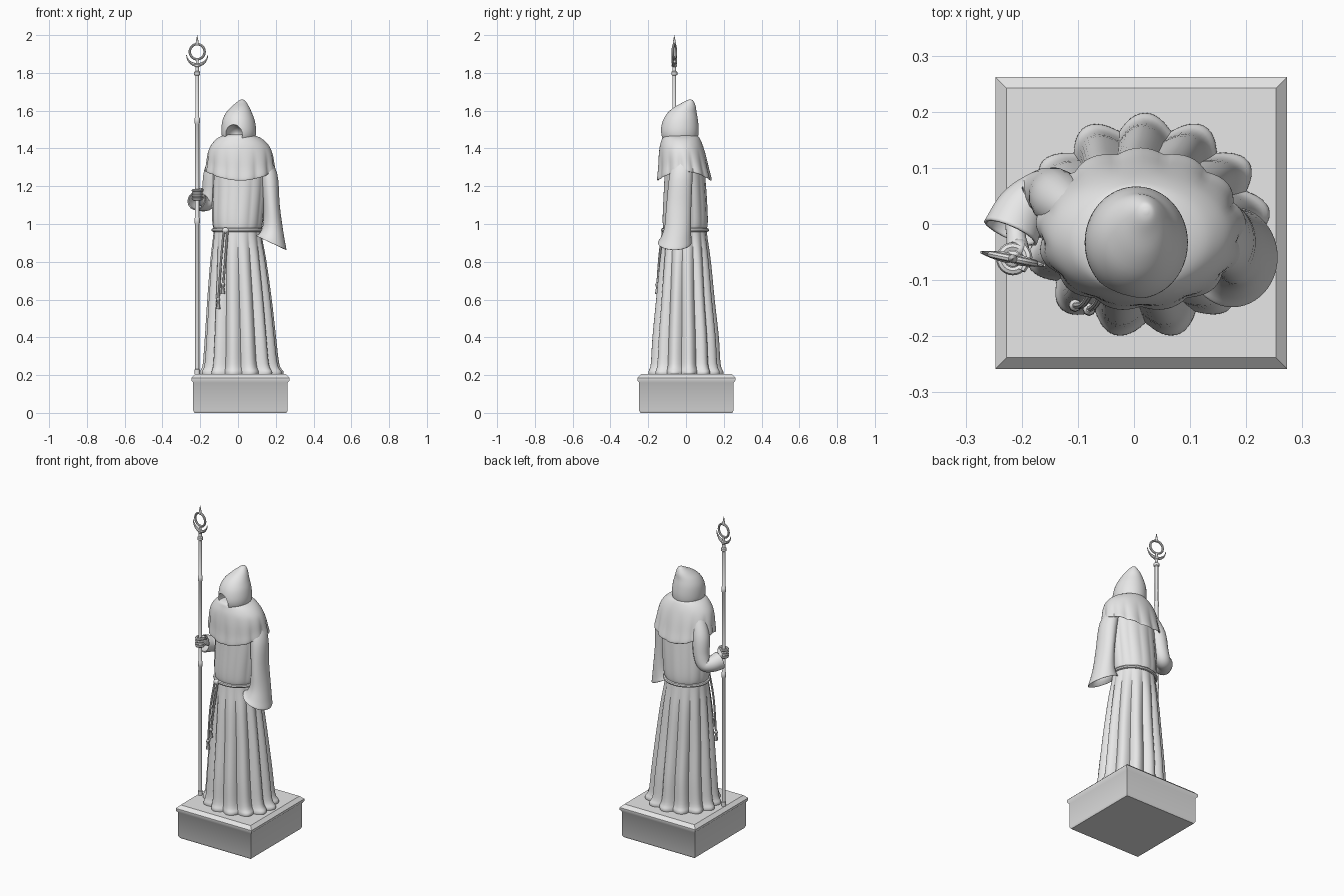
import bpy, bmesh
from math import sin, cos, pi, radians, sqrt
from mathutils import Vector

cube = bpy.data.objects.get("Cube")
if cube:
    bpy.data.objects.remove(cube)

stone = bpy.data.materials.new("pale grey stone")
stone.use_nodes = True
stone.diffuse_color = (0.8, 0.8, 0.8, 1)
stone.node_tree.nodes["Principled BSDF"].inputs["Base Color"].default_value = (0.8, 0.8, 0.8, 1)


def finish(ob, angle=40):
    """Give the part its material and smooth shading with sharp edges kept."""
    ob.data.materials.clear()
    ob.data.materials.append(stone)
    bpy.ops.object.select_all(action='DESELECT')
    ob.select_set(True)
    bpy.context.view_layer.objects.active = ob
    bpy.ops.object.shade_smooth_by_angle(angle=radians(angle))
    return ob


def smooth_path(pts, steps):
    """Catmull-Rom interpolation of rows of any length."""
    pts = [Vector(p) for p in pts]
    out = []
    for i in range(len(pts) - 1):
        a, b, c, d = pts[max(i - 1, 0)], pts[i], pts[i + 1], pts[min(i + 2, len(pts) - 1)]
        for s in range(steps):
            t = s / steps
            out.append(b + (c - a) * (t / 2) + (a * 2 - b * 5 + c * 4 - d) * (t * t / 2)
                       + (b * 3 - a - c * 3 + d) * (t ** 3 / 2))
    return out + [pts[-1]]


def loft(name, rows, seg=48, steps=4, lobes=0, phase=0.0, caps=True):
    """Stack rings. Row: z, cx, cy, rx, ry, fold depth, tilt along x, drop at front and back."""
    rows = [tuple(r) + (0,) * (8 - len(r)) for r in rows]
    if steps > 1:
        rows = smooth_path(rows, steps)
    bm = bmesh.new()
    rings = []
    for z, cx, cy, rx, ry, fold, tilt, drop in rows:
        ring = []
        for i in range(seg):
            a = 2 * pi * i / seg + phase
            k = 1 + fold * (abs(cos(lobes / 2 * (a + radians(76)))) - 1)
            dx = rx * k * cos(a)
            ring.append(bm.verts.new((cx + dx, cy + ry * k * sin(a),
                                      z - tilt * dx - drop * sin(a) ** 2)))
        rings.append(ring)
    for lo, hi in zip(rings, rings[1:]):
        for i in range(seg):
            j = (i + 1) % seg
            bm.faces.new((lo[i], lo[j], hi[j], hi[i]))
    if caps:
        bm.faces.new(rings[0])
        bm.faces.new(rings[-1])
    bmesh.ops.recalc_face_normals(bm, faces=bm.faces)
    me = bpy.data.meshes.new(name)
    bm.to_mesh(me)
    bm.free()
    ob = bpy.data.objects.new(name, me)
    bpy.context.collection.objects.link(ob)
    return finish(ob)


def tube(name, pts, steps=6, closed=False, caps=True, sides=2):
    """Sweep a round section along a path. Point: x, y, z, radius."""
    path = list(pts) if closed else smooth_path(pts, steps)
    cu = bpy.data.curves.new(name, 'CURVE')
    cu.dimensions = '3D'
    cu.bevel_depth = 1
    cu.bevel_resolution = sides
    cu.use_fill_caps = caps
    sp = cu.splines.new('POLY')
    sp.points.add(len(path) - 1)
    for p, (x, y, z, r) in zip(sp.points, path):
        p.co = (x, y, z, 1)
        p.radius = r
    sp.use_cyclic_u = closed
    ob = bpy.data.objects.new(name, cu)
    bpy.context.collection.objects.link(ob)
    bpy.ops.object.select_all(action='DESELECT')
    ob.select_set(True)
    bpy.context.view_layer.objects.active = ob
    bpy.ops.object.convert(target='MESH')
    return finish(bpy.context.view_layer.objects.active)


def ball(name, loc, scale, turn=0.0):
    bpy.ops.mesh.primitive_uv_sphere_add(segments=32, ring_count=16, location=loc, rotation=(0, 0, turn))
    ob = bpy.context.object
    ob.name = name
    ob.scale = scale
    return finish(ob)


def hide_cut(target, cutter):
    mod = target.modifiers.new("cut", 'BOOLEAN')
    mod.object = cutter
    mod.operation = 'DIFFERENCE'
    bpy.context.view_layer.update()
    bpy.context.view_layer.objects.active = target
    bpy.ops.object.modifier_apply(modifier=mod.name)
    bpy.data.objects.remove(cutter)


# Plinth: square rings with a moulded top edge
w = sqrt(2)
loft("plinth", [(z, 0.013, 0.002, h * w, h * w) for z, h in
                ((0, .243), (.012, .25), (.16, .25), (.172, .26), (.186, .26), (.205, .24))],
     seg=4, steps=1, phase=pi / 4)

# Robe skirt with folds that deepen towards the hem
loft("robe_skirt", [
    (.205, .02, -.003, .222, .2, .14), (.22, .02, -.003, .222, .2, .14),
    (.26, .016, -.004, .204, .187, .14), (.4, .013, -.004, .19, .178, .14),
    (.6, .008, -.005, .172, .157, .13), (.8, .002, -.005, .15, .137, .1),
    (.92, -.002, -.005, .132, .12, .05), (.98, -.002, -.005, .125, .112, .02)],
    seg=156, lobes=13)

# Bloused upper robe
loft("robe_torso", [
    (.965, -.002, -.005, .118, .108), (.985, -.002, -.005, .131, .118, .02),
    (1.05, 0, -.005, .138, .12, .03), (1.2, .008, -.006, .142, .112, .03),
    (1.35, .01, -.01, .135, .1), (1.43, .01, -.02, .1, .08)], seg=104, lobes=13)

# Shoulder cape, starting on the inner side of its hem
loft("shoulder_cape", [
    (1.34, .012, -.01, .15, .115, 0, 0, .02), (1.285, .012, -.01, .178, .138, .05, 0, .045),
    (1.282, .012, -.01, .188, .146, .06, 0, .045), (1.32, .012, -.014, .182, .137, .05, 0, .03),
    (1.37, .011, -.02, .173, .126, .02, 0, .01), (1.41, .01, -.024, .157, .115),
    (1.445, .008, -.026, .128, .103), (1.465, .005, -.028, .095, .092),
    (1.475, .004, -.028, .06, .07)], seg=104, lobes=13)

# Hood with a leaning peak and a hollow face opening
hood = loft("hood", [
    (1.43, .004, -.03, .07, .08), (1.46, .004, -.033, .088, .096), (1.5, .004, -.033, .092, .1),
    (1.55, .003, -.029, .085, .092), (1.59, .005, -.02, .068, .076),
    (1.62, .012, -.004, .047, .056), (1.642, .018, .012, .028, .032),
    (1.655, .021, .02, .014, .016), (1.659, .022, .022, .003, .003)])
hide_cut(hood, ball("face_opening_cutter", (-.024, -.125, 1.472), (.047, .085, .054), radians(-12)))
finish(hood)

# Left sleeve: hanging bell with an open, tilted cuff
loft("left_sleeve", [
    (1.37, .12, -.01, .03, .04), (1.27, .162, -.025, .045, .06), (1.1, .178, -.038, .043, .066),
    (.99, .184, -.043, .052, .07, 0, .1), (.93, .181, -.052, .067, .08, 0, .3),
    (.903, .176, -.059, .08, .089, 0, .45), (.906, .176, -.059, .073, .082, 0, .45),
    (.96, .182, -.05, .05, .066, 0, .2), (1.08, .178, -.04, .035, .05)])

# Right arm: bent sleeve, forearm and gripping hand
sleeve = tube("right_sleeve", [
    (-.1, .02, 1.37, .04), (-.132, .042, 1.27, .05), (-.145, .055, 1.17, .046),
    (-.165, .053, 1.115, .043), (-.2, .025, 1.115, .047), (-.22, -.015, 1.125, .052)],
    caps=False, sides=6)
shell = sleeve.modifiers.new("cloth", 'SOLIDIFY')
shell.thickness = .006
sx, sy = -.216, -.062
tube("right_forearm", [(-.185, .04, 1.115, .024), (-.207, .01, 1.125, .022),
                       (-.21, -.02, 1.14, .018), (-.208, -.04, 1.152, .02)], sides=4)
ball("right_palm", (-.205, -.045, 1.155), (.018, .02, .03))
for i in range(4):
    z = 1.134 + .0145 * i
    tube("right_finger", [(sx + .021 * cos(a), sy + .021 * sin(a), z, .0085)
                          for a in (radians(60 + 30 * k) for k in range(11))], steps=2)
tube("right_thumb", [(-.2, -.04, 1.17, .009), (-.19, -.06, 1.18, .009), (-.2, -.083, 1.184, .007)])

# Rope belt with two hanging cords, knots and tassels
tube("rope_belt", [(-.002 + .129 * cos(a), -.005 + .117 * sin(a), .968, .01)
                   for a in (2 * pi * k / 64 for k in range(64))], closed=True)
ball("belt_knot", (-.066, -.117, .966), (.018, .013, .016))
for x0, x1, y1, z1 in ((-.056, -.08, -.152, .63), (-.076, -.105, -.145, .55)):
    xm, ym = (x0 + x1) / 2, -.143
    tube("hanging_cord", [(x0, -.122, .96, .006), (xm, ym, .8, .006), (x1, y1, z1 + .03, .006)])
    tube("cord_tassel", [(x1, y1, z1 + .06, .005), (x1, y1, z1 + .05, .011), (x1, y1, z1 + .035, .007),
                         (x1, y1, z1 + .015, .01), (x1, y1, z1, .012)])

# Staff shaft with collars
loft("staff_shaft", [(z, sx, sy, r, r) for z, r in
                     ((.205, .014), (.23, .014), (.232, .011), (1.0, .011), (1.005, .014), (1.03, .014),
                      (1.035, .011), (1.53, .011), (1.535, .014), (1.56, .014), (1.565, .01),
                      (1.785, .01), (1.79, .016), (1.805, .016), (1.81, .01), (1.83, .009),
                      (1.835, .014), (1.845, .014), (1.85, .006))], seg=16, steps=1)


# Staff head: crescent, ring and spike in one slightly turned plane
def head_point(r, a, z, thick):
    d = r * cos(a)
    return (sx + .98 * d, sy - .2 * d, z + r * sin(a), thick)


tube("staff_crescent", [head_point(.058, radians(a), 1.9, .002 + .008 * sin(radians(a - 180)) ** 2)
                        for a in range(185, 356, 10)], steps=2)
tube("staff_ring", [head_point(.04, 2 * pi * k / 40, 1.912, .0065) for k in range(40)], closed=True)
loft("staff_spike", [(1.945, sx, sy, .007, .007), (1.96, sx, sy, .008, .008), (2.0, sx, sy, .0008, .0008)],
     seg=12, steps=1)
loft("ring_foot", [(1.84, sx, sy, .008, .008), (1.878, sx, sy, .007, .007)], seg=12, steps=1)
